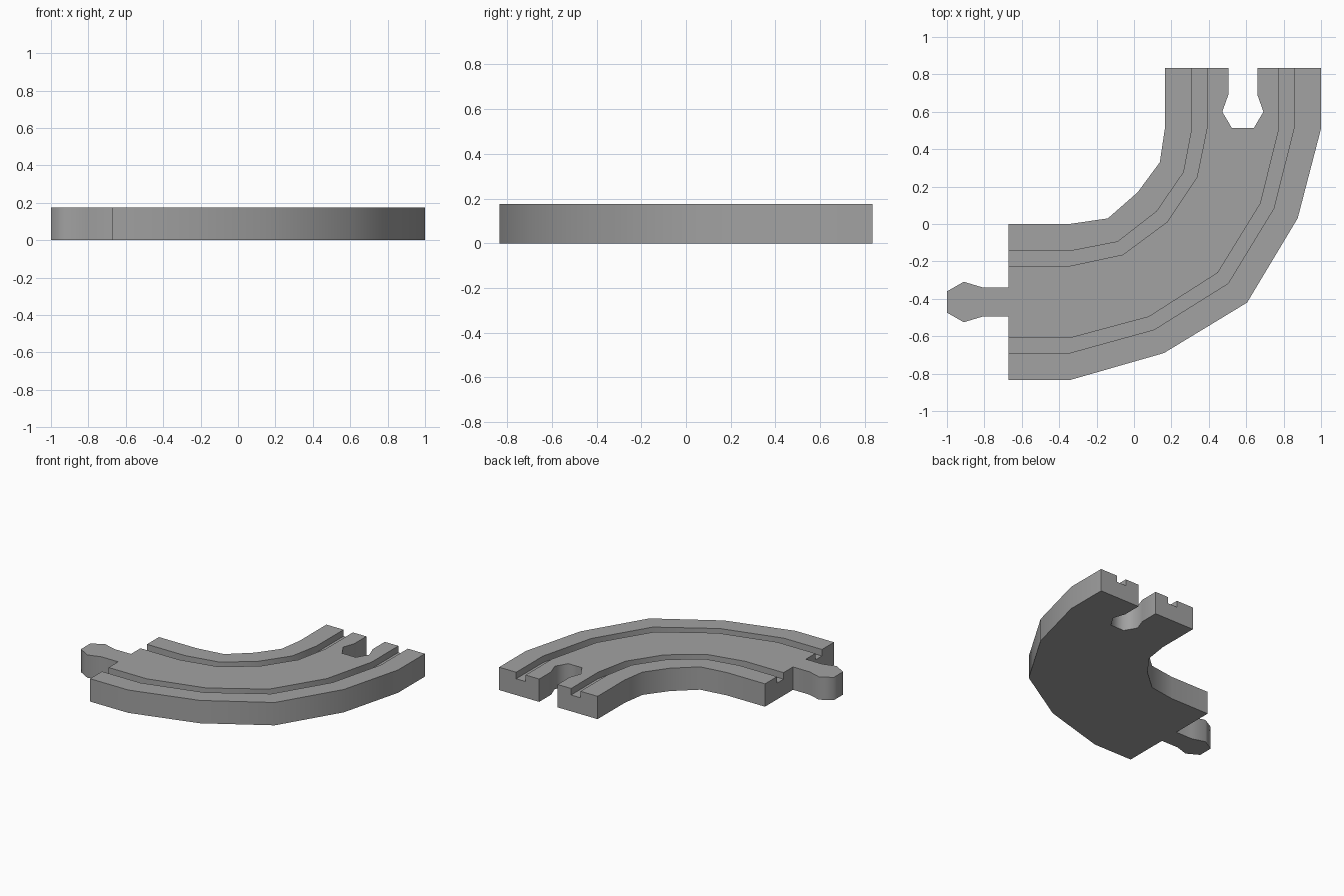
import bpy, bmesh, math
from mathutils import Vector

cube = bpy.data.objects.get("Cube")
if cube:
    bpy.data.objects.remove(cube, do_unlink=True)

H = 0.175        # track thickness
GROOVE = 0.05    # groove depth

grey = bpy.data.materials.new("track grey")
grey.use_nodes = True
colour = (0.36, 0.36, 0.36, 1)
grey.diffuse_color = colour
grey.node_tree.nodes["Principled BSDF"].inputs["Base Color"].default_value = colour


def make_object(name, bm):
    bmesh.ops.recalc_face_normals(bm, faces=bm.faces)
    mesh = bpy.data.meshes.new(name)
    bm.to_mesh(mesh)
    bm.free()
    mesh.materials.append(grey)
    obj = bpy.data.objects.new(name, mesh)
    bpy.context.collection.objects.link(obj)
    return obj


def prism(name, outline, z0, z1):
    bm = bmesh.new()
    face = bm.faces.new([bm.verts.new((x, y, z0)) for x, y in outline])
    top = bmesh.ops.extrude_face_region(bm, geom=[face])["geom"]
    bmesh.ops.translate(bm, vec=(0, 0, z1 - z0),
                        verts=[v for v in top if isinstance(v, bmesh.types.BMVert)])
    return make_object(name, bm)


# Inner and outer edge of the bend, station by station
inner = [(-0.67, 0), (-0.345, 0), (-0.14, 0.03), (0.02, 0.17),
         (0.138, 0.33), (0.165, 0.51), (0.165, 0.835)]
outer = [(-0.67, -0.835), (-0.345, -0.835), (0.16, -0.69), (0.605, -0.42),
         (0.875, 0.03), (1, 0.51), (1, 0.835)]

# Cross-section: fraction across the track, height
low = H - GROOVE
half = [(0, 0), (0, H), (0.174, H), (0.174, low), (0.269, low), (0.269, H)]
section = half + [(1 - t, z) for t, z in reversed(half)]

# Track body swept along the stations
bm = bmesh.new()
rings = []
for a, b in zip(inner, outer):
    a, b = Vector(a), Vector(b)
    rings.append([bm.verts.new((*a.lerp(b, t), z)) for t, z in section])
n = len(section)
for r, s in zip(rings, rings[1:]):
    for i in range(n):
        j = (i + 1) % n
        bm.faces.new((r[i], r[j], s[j], s[i]))
bm.faces.new(rings[0])
bm.faces.new(rings[-1])
track = make_object("curved_track", bm)

# Socket cut into the back end
side = [(0.078, 0.9), (0.078, 0.69), (0.11, 0.6), (0.058, 0.512)]
cx = 0.582
socket = prism("socket_cutter", [(cx - w, y) for w, y in side]
               + [(cx + w, y) for w, y in reversed(side)], -0.1, H + 0.1)
socket.hide_render = True
socket.hide_viewport = True
cut = track.modifiers.new("socket", 'BOOLEAN')
cut.operation = 'DIFFERENCE'
cut.solver = 'EXACT'
cut.object = socket

# Connector plug on the other end
edge = [(-0.67, 0.078), (-0.81, 0.078), (-0.91, 0.108), (-1, 0.057)]
cy = -0.417
plug = prism("connector_plug", [(x, cy + w) for x, w in edge]
             + [(x, cy - w) for x, w in reversed(edge)], 0, H)

# Apply the cut, then smooth the walls while keeping right angles sharp
bpy.ops.object.select_all(action='DESELECT')
bpy.context.view_layer.objects.active = track
track.select_set(True)
bpy.ops.object.modifier_apply(modifier="socket")
bpy.data.objects.remove(socket, do_unlink=True)
plug.select_set(True)
bpy.ops.object.shade_smooth_by_angle(angle=math.radians(65))
